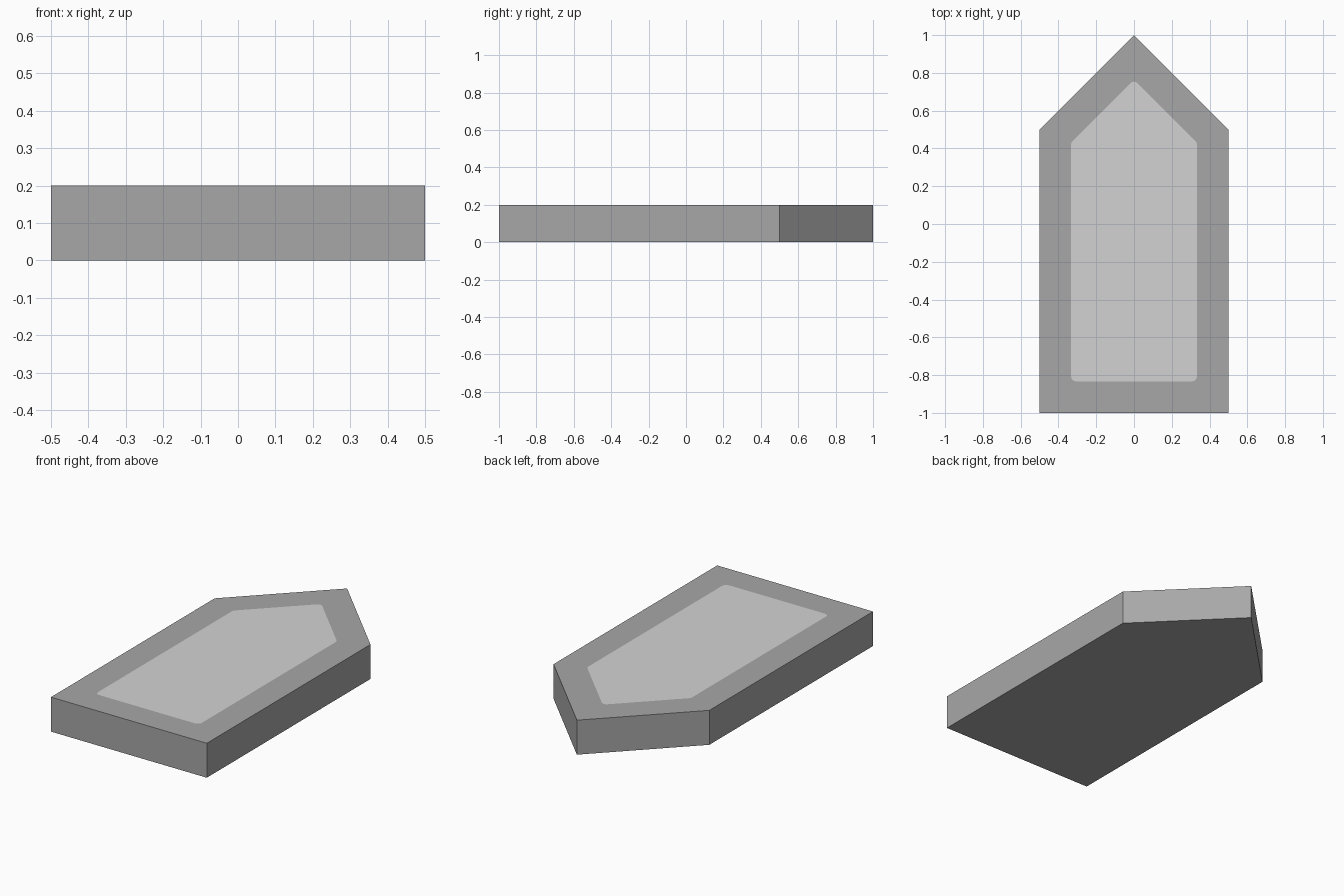
import bpy
import bmesh
import math
from mathutils import Vector

if "Cube" in bpy.data.objects:
    bpy.data.objects.remove(bpy.data.objects["Cube"])

HEIGHT = 0.2
BORDER = 1 / 6      # width of the dark frame on top
ROUND = 0.03        # corner radius of the light panel
STEPS = 4


def material(name, value):
    m = bpy.data.materials.new(name)
    m.diffuse_color = (value, value, value, 1)
    m.use_nodes = True
    m.node_tree.nodes["Principled BSDF"].inputs["Base Color"].default_value = m.diffuse_color
    return m


# Outline of the pointed slab, counter-clockwise
outline = [Vector(p) for p in
           [(-0.5, -1), (0.5, -1), (0.5, 0.5), (0, 1), (-0.5, 0.5)]]
n = len(outline)


def panel_corner(i):
    """Points of the inset, rounded corner next to outline corner i."""
    p = outline[i]
    d_in = (p - outline[i - 1]).normalized()
    d_out = (outline[(i + 1) % n] - p).normalized()
    turn = math.acos(max(-1, min(1, d_in.dot(d_out))))
    inward = (d_out - d_in).normalized()
    c = p + inward * (BORDER / math.cos(turn / 2))
    cut = ROUND * math.tan(turn / 2)
    a, b = c - d_in * cut, c + d_out * cut
    pts = []
    for k in range(STEPS + 1):
        t = k / STEPS
        pts.append(a * (1 - t) ** 2 + c * 2 * t * (1 - t) + b * t ** 2)
    return pts


bm = bmesh.new()
bottom = [bm.verts.new((p.x, p.y, 0)) for p in outline]
top = [bm.verts.new((p.x, p.y, HEIGHT)) for p in outline]
inner = [[bm.verts.new((q.x, q.y, HEIGHT)) for q in panel_corner(i)]
         for i in range(n)]

# Underside, walls and top frame
bm.faces.new(bottom[::-1])
for i in range(n):
    j = (i + 1) % n
    bm.faces.new((bottom[i], bottom[j], top[j], top[i]))
    bm.faces.new((top[i], top[j], inner[j][0], inner[i][-1]))
    for a, b in zip(inner[i], inner[i][1:]):
        bm.faces.new((top[i], b, a))

# Light panel, flush with the frame
panel = bm.faces.new([v for corner in inner for v in corner])
panel.material_index = 1

bm.normal_update()
mesh = bpy.data.meshes.new("pointed_slab")
bm.to_mesh(mesh)
bm.free()
mesh.materials.append(material("mid grey", 0.39))
mesh.materials.append(material("light grey", 0.65))
slab = bpy.data.objects.new("pointed_slab", mesh)
bpy.context.collection.objects.link(slab)
